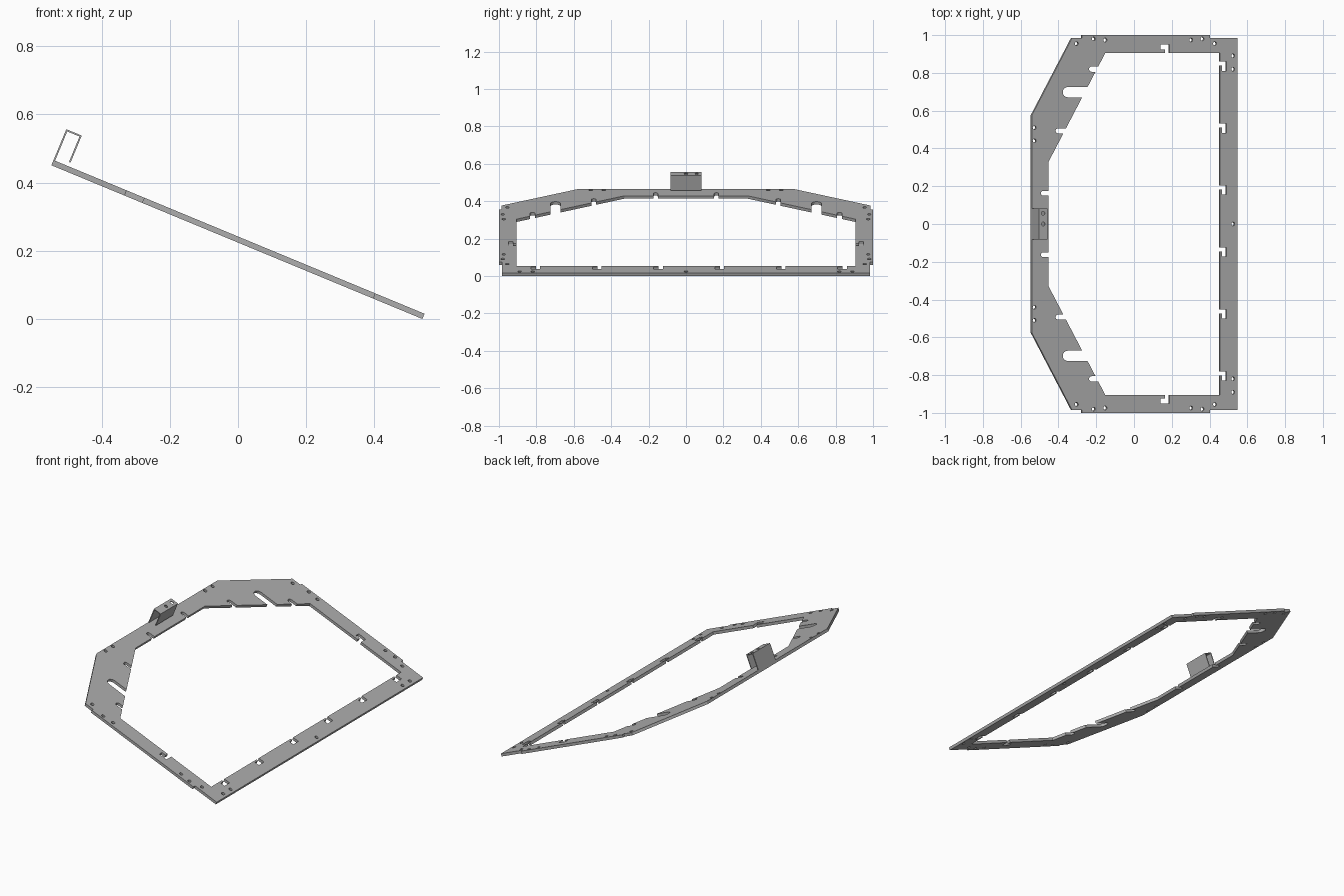
import bpy, bmesh
from math import pi, cos, sin, radians
from mathutils import Matrix

if "Cube" in bpy.data.objects:
    bpy.data.objects.remove(bpy.data.objects["Cube"])

TILT = radians(22.5)
THICK = 0.0165
# Top face of the tilted plate is local z = 0
PLACE = Matrix.Translation((0.003, 0, 0.2406)) @ Matrix.Rotation(TILT, 4, 'Y')

grey = bpy.data.materials.new("plain grey")
grey.use_nodes = True
colour = (0.42, 0.42, 0.42, 1)
grey.diffuse_color = colour
grey.node_tree.nodes["Principled BSDF"].inputs["Base Color"].default_value = colour


def along(x):
    """Plan x to distance along the slope."""
    return (x - 0.003) / cos(TILT)


def prisms(name, outlines, low, high):
    """One object with an upright prism for every outline."""
    bm = bmesh.new()
    for pts in outlines:
        face = bm.faces.new([bm.verts.new((u, v, low)) for u, v in pts])
        new = bmesh.ops.extrude_face_region(bm, geom=[face])["geom"]
        verts = [g for g in new if isinstance(g, bmesh.types.BMVert)]
        bmesh.ops.translate(bm, verts=verts, vec=(0, 0, high - low))
    bmesh.ops.recalc_face_normals(bm, faces=bm.faces)
    mesh = bpy.data.meshes.new(name)
    bm.to_mesh(mesh)
    bm.free()
    mesh.materials.append(grey)
    ob = bpy.data.objects.new(name, mesh)
    bpy.context.collection.objects.link(ob)
    return ob


def cut(ob, cutter):
    """Subtract the cutter, then discard it."""
    cutter.hide_render = True
    mod = ob.modifiers.new("cut", 'BOOLEAN')
    mod.operation, mod.solver, mod.object = 'DIFFERENCE', 'EXACT', cutter
    bpy.context.view_layer.objects.active = ob
    bpy.ops.object.modifier_apply(modifier=mod.name)
    bpy.data.objects.remove(cutter)


def plan(pts):
    return [(along(x), y) for x, y in pts]


def mirrored(half):
    """Close a half outline across y = 0."""
    return plan(half + [(x, -y) for x, y in reversed(half)])


def hole(x, y, r=0.01):
    return [(along(x) + r * cos(k * pi / 8), y + r * sin(k * pi / 8)) for k in range(16)]


def slot(x0, x1, y, width):
    """Slot with a round inner end, open towards +x."""
    r = width / 2
    arc = [(along(x0) + r - r * sin(k * pi / 8), y + r * cos(k * pi / 8)) for k in range(9)]
    return arc + [(along(x1), y - r), (along(x1), y + r)]


# Frame plate with its large opening
frame = prisms("frame_plate", [mirrored([
    (-0.541, 0.575), (-0.327, 0.986), (-0.275, 0.986), (-0.275, 1.0),
    (0.403, 1.0), (0.403, 0.984), (0.547, 0.984)])], -THICK, 0)
cut(frame, prisms("opening_cutter", [mirrored([
    (-0.452, 0.33), (-0.152, 0.905), (0.455, 0.905)])], -0.1, 0.1))

# Slots, hooked notches and screw holes
cuts = [hole(0.524, 0)]
for s in (1, -1):
    for x, y in [(-0.304, 0.955), (-0.214, 0.98), (-0.152, 0.974), (0.302, 0.974),
                 (0.362, 0.98), (0.428, 0.955), (0.524, 0.89), (0.524, 0.82),
                 (-0.527, 0.51), (-0.527, 0.44)]:
        cuts.append(hole(x, s * y))
    for x0, x1, y, width in [(-0.493, -0.43, 0.163, 0.024), (-0.415, -0.34, 0.493, 0.026),
                             (-0.377, -0.21, 0.698, 0.054), (-0.238, -0.16, 0.82, 0.028)]:
        cuts.append(slot(x0, x1, s * y, width))
    cuts.append(plan([(x, s * y) for x, y in [
        (0.188, 0.89), (0.188, 0.95), (0.14, 0.95), (0.14, 0.925),
        (0.165, 0.925), (0.165, 0.89)]]))
for i in range(6):
    y = 0.86 - 0.328 * i
    cuts.append(plan([(0.44, y), (0.49, y), (0.49, y - 0.049), (0.465, y - 0.049),
                      (0.465, y - 0.022), (0.44, y - 0.022)]))
cut(frame, prisms("slot_cutter", cuts, -0.1, 0.1))

# Folded sheet bracket on the high edge: tall wall, lid and shorter wall
u, depth, height, sheet = along(-0.541), 0.049, 0.098, 0.005
section = [(u, 0), (u, height), (u + depth, height), (u + depth, 0.012),
           (u + depth - sheet, 0.012), (u + depth - sheet, height - sheet),
           (u + sheet, height - sheet), (u + sheet, 0)]
bracket = prisms("bracket", [section], -0.082, 0.082)
bracket.data.transform(Matrix.Rotation(pi / 2, 4, 'X'))
r, mid = 0.01, u + depth / 2
cut(bracket, prisms("bracket_hole_cutter", [
    [(mid + r * cos(k * pi / 8), y + r * sin(k * pi / 8)) for k in range(16)]
    for y in (0.0, 0.057)], height - 0.02, height + 0.02))

for ob in (frame, bracket):
    ob.matrix_world = PLACE
